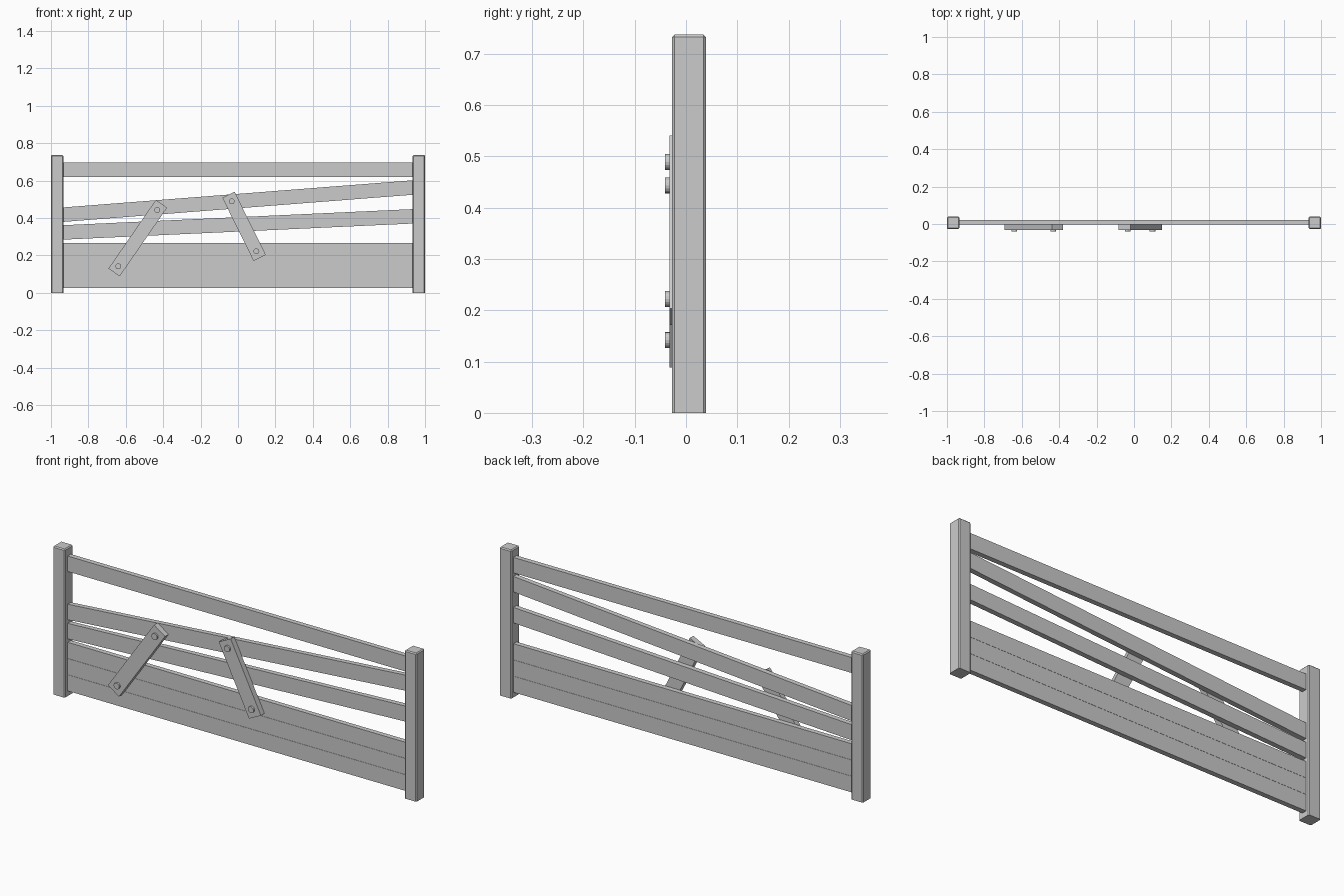
import bpy, bmesh, math
from mathutils import Matrix, Vector

if "Cube" in bpy.data.objects:
    bpy.data.objects.remove(bpy.data.objects["Cube"])


def make_object(name, bm):
    mesh = bpy.data.meshes.new(name)
    bm.to_mesh(mesh)
    bm.free()
    ob = bpy.data.objects.new(name, mesh)
    bpy.context.collection.objects.link(ob)
    return ob


def box_mesh(size):
    bm = bmesh.new()
    bmesh.ops.create_cube(bm, size=1, matrix=Matrix.Diagonal((*size, 1)))
    return bm


def box(name, size, center, tilt=0.0):
    ob = make_object(name, box_mesh(size))
    ob.location = center
    ob.rotation_euler = (0, -tilt, 0)
    return ob


# Square end posts with bevelled sides and tops
POST_H, POST_W, POST_Y = 0.737, 0.066, 0.006
for side, label in ((-1, "left"), (1, "right")):
    bm = box_mesh((POST_W, POST_W, POST_H))
    edges = [e for e in bm.edges if max(v.co.z for v in e.verts) > 0]
    bmesh.ops.bevel(bm, geom=edges, offset=0.005, segments=1,
                    affect='EDGES', profile=0.5)
    post = make_object(label + "_post", bm)
    post.location = (side * (1 - POST_W / 2), POST_Y, POST_H / 2)

# Rails and boards: name, centre height at left and right post, width
RAIL_Y, RAIL_T, INNER = 0.009, 0.025, 0.934
rails = [("lower_board_1", 0.0655, 0.0655, 0.080),
         ("lower_board_2", 0.1463, 0.1463, 0.080),
         ("lower_board_3", 0.2271, 0.2271, 0.080),
         ("slanted_rail_low", 0.323, 0.409, 0.077),
         ("slanted_rail_high", 0.418, 0.563, 0.077),
         ("top_rail", 0.6575, 0.6575, 0.077)]
for name, z0, z1, width in rails:
    tilt = math.atan2(z1 - z0, 2 * INNER)
    length = math.hypot(z1 - z0, 2 * INNER) + 0.01
    box(name, (length, RAIL_T, width), (0, RAIL_Y, (z0 + z1) / 2), tilt)

# Diagonal braces with a bolt near each end
BRACE_FRONT, BRACE_BACK, BOLT_FRONT = -0.032, -0.004, -0.041
braces = [("left", -0.536, 0.2925, 0.446, 55.4, 0.366),
          ("right", 0.0325, 0.3555, 0.376, -63.7, 0.298)]
for label, x, z, length, degrees, span in braces:
    a = math.radians(degrees)
    box(label + "_brace", (length, BRACE_BACK - BRACE_FRONT, 0.073),
        (x, (BRACE_FRONT + BRACE_BACK) / 2, z), a)
    for s, end in ((-1, "a"), (1, "b")):
        bm = bmesh.new()
        depth = 0.014
        bmesh.ops.create_cone(bm, cap_ends=True, segments=16, radius1=0.0155,
                              radius2=0.0155, depth=depth,
                              matrix=Matrix.Rotation(math.pi / 2, 4, 'X'))
        bolt = make_object(f"{label}_brace_bolt_{end}", bm)
        bolt.location = Vector((x + s * math.cos(a) * span / 2,
                                BOLT_FRONT + depth / 2,
                                z + s * math.sin(a) * span / 2))
